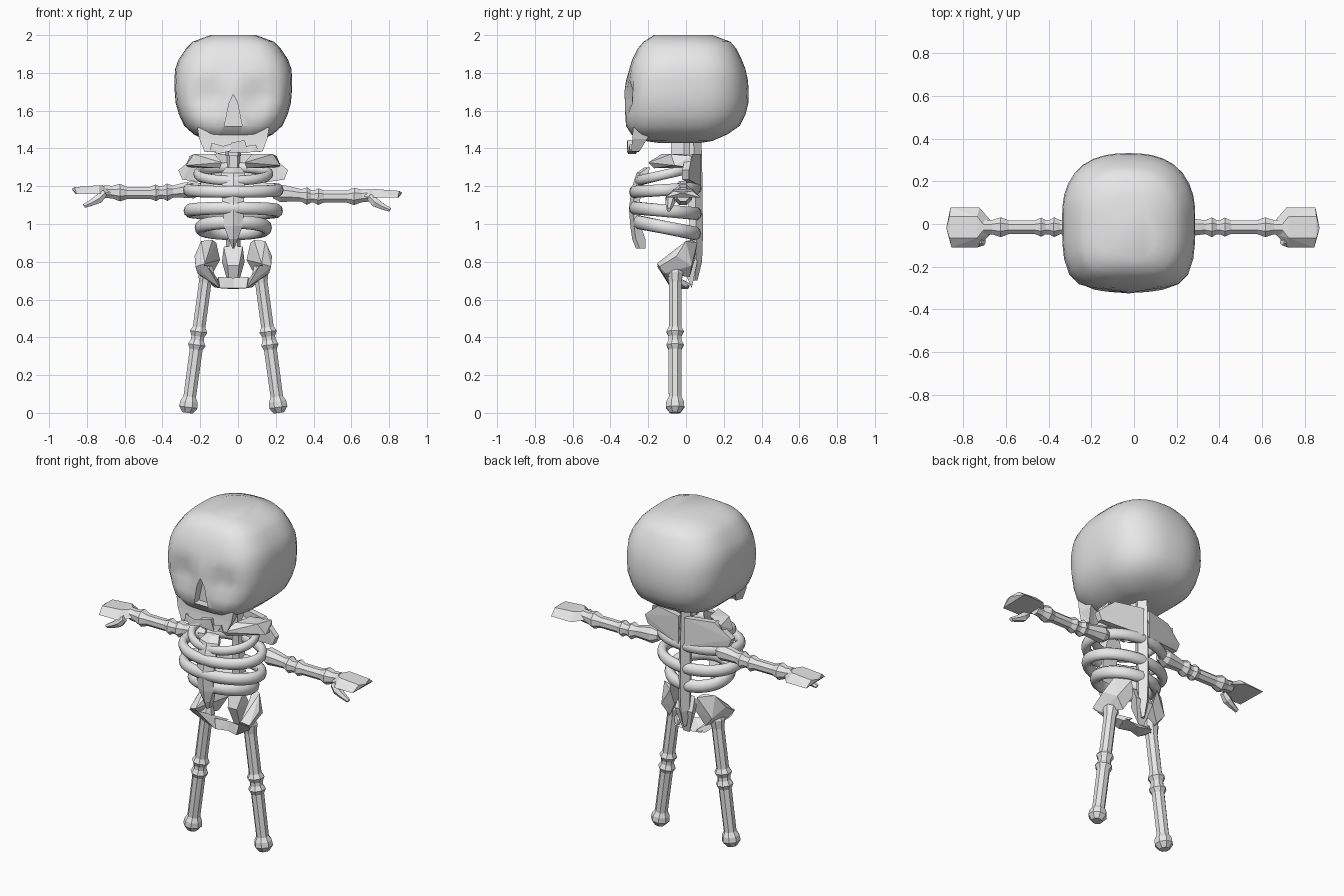
import bpy, bmesh, math
from mathutils import Vector

cube = bpy.data.objects.get("Cube")
if cube:
    bpy.data.objects.remove(cube)

CX = -0.025          # the body's own centre line
SIDES = (("left", 1), ("right", -1))

bone = bpy.data.materials.new("bone_grey")
bone.use_nodes = True
bone.diffuse_color = (0.8, 0.8, 0.8, 1)
bone.node_tree.nodes["Principled BSDF"].inputs["Base Color"].default_value = (0.8, 0.8, 0.8, 1)


def finish(name, bm):
    bmesh.ops.recalc_face_normals(bm, faces=bm.faces)
    me = bpy.data.meshes.new(name)
    bm.to_mesh(me)
    bm.free()
    me.materials.append(bone)
    ob = bpy.data.objects.new(name, me)
    bpy.context.collection.objects.link(ob)
    return ob


def smooth(ob, degrees):
    bpy.ops.object.select_all(action="DESELECT")
    ob.select_set(True)
    bpy.context.view_layer.objects.active = ob
    bpy.ops.object.shade_smooth_by_angle(angle=math.radians(degrees))


def loft(name, rings, closed=False):
    """Skin a list of equal-length point rings."""
    bm = bmesh.new()
    rows = [[bm.verts.new(p) for p in ring] for ring in rings]
    n = len(rows[0])
    pairs = list(zip(rows, rows[1:])) + ([(rows[-1], rows[0])] if closed else [])
    for a, b in pairs:
        for i in range(n):
            j = (i + 1) % n
            bm.faces.new((a[i], a[j], b[j], b[i]))
    if not closed:
        bm.faces.new(rows[0])
        bm.faces.new(rows[-1])
    return finish(name, bm)


def hull(name, pts, s=1, cx=CX):
    """Faceted convex bone from a few corner points, mirrored by s."""
    bm = bmesh.new()
    for x, y, z in pts:
        bm.verts.new((cx + s * x, y, z))
    res = bmesh.ops.convex_hull(bm, input=bm.verts)
    loose = [v for v in bm.verts if not v.link_faces]
    bmesh.ops.delete(bm, geom=loose, context="VERTS")
    bmesh.ops.dissolve_limit(bm, angle_limit=0.03, verts=bm.verts, edges=bm.edges)
    return finish(name, bm)


def bone_rod(name, path, n=8):
    """Long bone: path of (point, radius), faceted."""
    pts = [Vector(p) for p, r in path]
    axis = (pts[-1] - pts[0]).normalized()
    u = axis.cross(Vector((0, 1, 0))).normalized()
    v = axis.cross(u)
    rings = []
    for p, (_, r) in zip(pts, path):
        angles = [math.tau * (i + 0.5) / n for i in range(n)]
        rings.append([p + r * (math.cos(a) * u + math.sin(a) * v) for a in angles])
    return loft(name, rings)


# Skull: (height, half width, front, back) levels, boxy face and rounder back
LEVELS = [(1.43, .08, -.15, .08), (1.44, .14, -.22, .14), (1.475, .21, -.29, .22),
          (1.52, .26, -.318, .285), (1.58, .288, -.323, .315), (1.64, .305, -.328, .33),
          (1.70, .31, -.328, .332), (1.76, .312, -.318, .328), (1.82, .308, -.30, .315),
          (1.87, .29, -.285, .295), (1.93, .25, -.255, .265), (1.965, .215, -.225, .235),
          (2.0, .12, -.17, .14)]
SEG = 36
rings = []
for z, w, yf, yb in LEVELS:
    cy = 0.03 if z < 1.95 else 0.0
    ring = []
    for i in range(SEG):
        a = math.tau * i / SEG
        c, s = math.cos(a), math.sin(a)
        n = 2.5 if s > 0 else 3.8
        r = (abs(c) ** n + abs(s) ** n) ** (-1 / n)
        x = w * r * c
        y = cy + r * s * ((yb - cy) if s > 0 else (cy - yf))
        if s < -0.3:   # shallow eye sockets
            d2 = ((abs(x) - .135) / .075) ** 2 + ((z - 1.68) / .065) ** 2
            y += 0.055 * math.exp(-d2)
        ring.append((CX + x, y, z))
    rings.append(ring)
skull = loft("skull", rings)

# Nose opening cut as a tapered wedge
cutter = hull("nose_cutter", [(x, y, z) for y in (-.40, -.27) for x, z in
              ((-.047, 1.52), (.047, 1.52), (.022, 1.64), (0, 1.685), (-.022, 1.64))])
cutter.hide_render = True
mod = skull.modifiers.new("nose", "BOOLEAN")
mod.object = cutter
mod.operation = "DIFFERENCE"
mod.solver = "EXACT"
bpy.context.view_layer.objects.active = skull
bpy.ops.object.modifier_apply(modifier=mod.name)
bpy.data.objects.remove(cutter)
smooth(skull, 45)

# Upper jaw: curved plate with ragged teeth
JAW = [(-.19, 1.51), (-.18, 1.45), (-.15, 1.38), (-.125, 1.385), (-.115, 1.43), (-.10, 1.40),
       (-.09, 1.37), (-.02, 1.385), (-.01, 1.43), (.06, 1.445), (.08, 1.375), (.105, 1.385),
       (.12, 1.42), (.135, 1.38), (.155, 1.385), (.18, 1.45), (.19, 1.51)]
bm = bmesh.new()
front = [bm.verts.new((CX + x, -.313 + .9 * x * x, z)) for x, z in JAW]
back = [bm.verts.new((CX + x * .9, -.27 + .9 * x * x + .5 * (z - 1.38), z)) for x, z in JAW]
bm.faces.new(front)
bm.faces.new(back)
for i in range(len(JAW)):
    j = (i + 1) % len(JAW)
    bm.faces.new((front[i], front[j], back[j], back[i]))
bmesh.ops.triangulate(bm, faces=bm.faces)
finish("upper_jaw", bm)

# Neck, ridged spine and sacrum
hull("neck", [(x, y, z) for z in (1.36, 1.45) for x, y in
     ((-.04, -.01), (.04, -.01), (-.025, -.08), (.025, -.08), (0, .08))])
SPINE = [(1.45, .035, 0, .08), (1.36, .035, 0, .085), (.95, .04, .02, .09),
         (.80, .035, .02, .085), (.70, .01, .035, .06)]
loft("spine", [[(CX - w, (f + b) / 2, z), (CX - w * .6, f, z), (CX + w * .6, f, z),
                (CX + w, (f + b) / 2, z), (CX, b, z)] for z, w, f, b in SPINE])
hull("sacrum", [(-.05, .02, .88), (.05, .02, .88), (-.06, .06, .80), (.06, .06, .80),
                (-.03, -.02, .78), (.03, -.02, .78), (-.02, .03, .66), (.02, .03, .66)])

# Breastbone
STERNUM = [(1.30, .04, -.22, -.19), (1.27, .062, -.262, -.20), (1.18, .058, -.29, -.235),
           (1.08, .056, -.302, -.25), (.99, .05, -.295, -.24), (.92, .024, -.285, -.215),
           (.87, .005, -.265, -.215)]
loft("breastbone", [[(CX - w, f + .02, z), (CX, f, z), (CX + w, f + .02, z),
                     (CX + w * .8, b, z), (CX - w * .8, b, z)] for z, w, f, b in STERNUM])

# Ribs: tilted smooth rings (height, half width, front, back, tilt, thickness)
RIBS = [(1.265, .19, -.25, .05, .035, .027), (1.18, .24, -.275, .055, .01, .033),
        (1.07, .235, -.275, .055, -.015, .035), (.98, .175, -.255, .05, -.03, .037)]
for k, (z, w, yf, yb, tilt, r) in enumerate(RIBS):
    rings = []
    for i in range(32):
        a = math.tau * i / 32
        out = Vector((math.cos(a), math.sin(a), 0))
        c = Vector((CX + w * out.x, (yf + yb) / 2 + out.y * (yb - yf) / 2, z + tilt * out.y))
        rings.append([c + r * (math.cos(t) * out * .8 + math.sin(t) * Vector((0, 0, 1)))
                      for t in (math.tau * j / 10 for j in range(10))])
    smooth(loft(f"rib_{k + 1}", rings, closed=True), 60)

for side, s in SIDES:
    # Shoulder blade and collarbone
    hull(f"{side}_shoulder_blade", [(x, y + d, z) for d in (0, .035) for x, y, z in
         ((.02, .045, 1.37), (.19, .0, 1.37), (.29, -.02, 1.285), (.27, -.02, 1.235),
          (.02, .045, 1.20))], s)
    hull(f"{side}_collarbone", [(.06, -.20, 1.325), (.07, -.17, 1.295), (.10, -.13, 1.37),
         (.21, -.08, 1.37), (.25, -.06, 1.31), (.23, .03, 1.36), (.12, -.02, 1.37),
         (.13, -.06, 1.305), (.24, .02, 1.30)], s)

    # Hip wing and lower pelvic bar
    hull(f"{side}_hip_wing", [(.09, .06, .90), (.11, .03, .915), (.17, .0, .91), (.205, -.05, .83),
         (.20, -.14, .775), (.15, -.155, .79), (.07, .045, .81), (.12, .02, .72),
         (.18, -.12, .735), (.17, .03, .78)], s)
    hull(f"{side}_pelvic_bar", [(.20, -.15, .775), (.14, -.155, .78), (.19, -.12, .74),
         (.09, -.07, .72), (.07, -.08, .66), (.10, .0, .665), (.06, .03, .68)], s)
    hull(f"{side}_pubic_bar", [(.08, -.07, .72), (.07, -.08, .66), (.09, .02, .67),
         (0, -.05, .715), (0, -.06, .66), (0, .01, .655)], s)

    # Leg: thigh, knee, shin and ankle knob
    leg = [(0, .03), (.03, .053), (.06, .05), (.085, .036), (.335, .037), (.36, .05), (.385, .037),
           (.405, .037), (.43, .05), (.455, .036), (.69, .036), (.74, .046), (.78, .03)]
    bone_rod(f"{side}_leg", [((CX + s * (.242 - .135 * z), -.058, z), r) for z, r in leg])

    # Arm: upper arm, elbow, forearm and wrist
    drop = -.02 if s > 0 else 0
    arm = [(.19, 1.185, .03), (.23, 1.182, .05), (.29, 1.178, .042), (.34, 1.172, .035),
           (.37, 1.168, .05), (.392, 1.166, .036), (.41, 1.166, .036), (.43, 1.165, .048),
           (.46, 1.165, .034), (.58, 1.165, .034), (.62, 1.166, .05), (.66, 1.168, .036),
           (.70, 1.172, .036)]
    bone_rod(f"{side}_arm", [((s * x - .005, -.015, z + drop), r) for x, z, r in arm])

    # Mitten hand and thumb
    hand = [(.67, -.05, 1.165), (.67, .02, 1.165), (.69, -.015, 1.20), (.73, -.11, 1.16),
            (.85, -.11, 1.16), (.72, .078, 1.16), (.855, .078, 1.16), (.875, -.02, 1.185),
            (.73, -.065, 1.205), (.73, .035, 1.205), (.86, -.065, 1.195), (.86, .035, 1.195),
            (.85, -.02, 1.165)]
    hull(f"{side}_hand", [(x, y, z + drop) for x, y, z in hand], s, -.005)
    thumb = [(.70, 1.165, .02), (.73, 1.135, .027), (.765, 1.115, .02), (.81, 1.095, .012)]
    bone_rod(f"{side}_thumb", [((s * x - .005, -.085 + .1 * (.75 - x), z + drop), r)
                               for x, z, r in thumb], 6)
